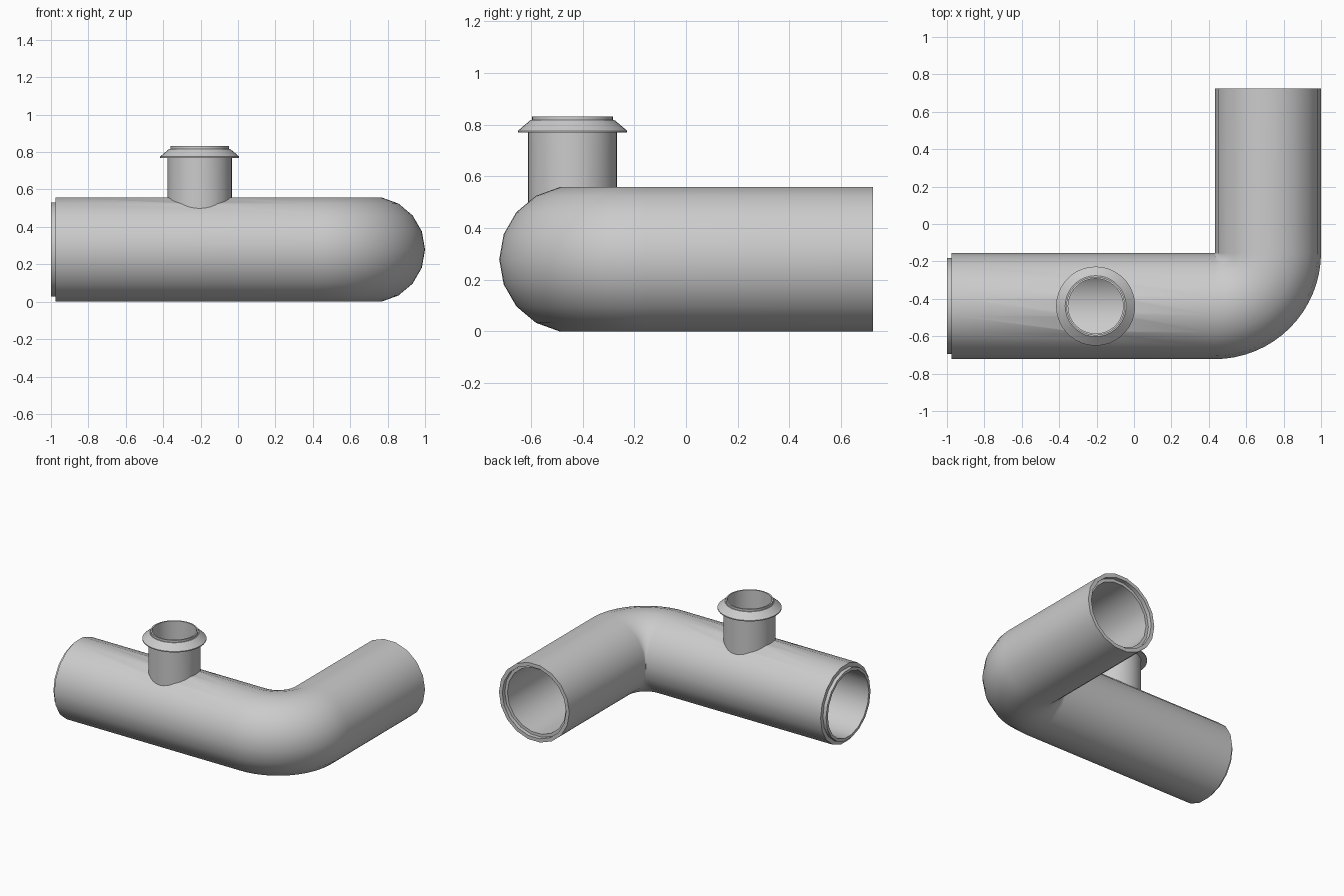
import bpy, bmesh
from math import sin, cos, pi, radians
from mathutils import Vector

if "Cube" in bpy.data.objects:
    bpy.data.objects.remove(bpy.data.objects["Cube"])

R = 0.2835                        # outer pipe radius
CY, CZ = -0.439, 0.279            # axis of the straight run
CX = 0.7165                       # axis of the outlet leg
BEND = R + 0.002                  # tight elbow radius
PX, PY = CX - BEND, CY + BEND     # elbow pivot


def skin(name, rings):
    """Closed solid through a list of vertex rings."""
    bm = bmesh.new()
    loops = [[bm.verts.new(p) for p in ring] for ring in rings]
    n = len(loops[0])
    for a, b in zip(loops, loops[1:]):
        for i in range(n):
            j = (i + 1) % n
            bm.faces.new((a[i], a[j], b[j], b[i]))
    bm.faces.new(loops[0])
    bm.faces.new(loops[-1])
    bmesh.ops.recalc_face_normals(bm, faces=bm.faces)
    me = bpy.data.meshes.new(name)
    bm.to_mesh(me)
    bm.free()
    ob = bpy.data.objects.new(name, me)
    bpy.context.collection.objects.link(ob)
    return ob


def ring(centre, side, up, r, n):
    c, s, u = Vector(centre), Vector(side), Vector(up)
    return [c + r * (cos(2 * pi * i / n) * s + sin(2 * pi * i / n) * u) for i in range(n)]


def elbow(name, start, end, r, n=18, steps=16):
    """start: (x, radius) pairs before the bend, end: (y, radius) pairs after it."""
    up = (0, 0, 1)
    rings = [ring((x, CY, CZ), (0, -1, 0), up, q, n) for x, q in start]
    for k in range(steps + 1):
        a = radians(-90 + 90 * k / steps)
        d = Vector((cos(a), sin(a), 0))
        rings.append(ring(Vector((PX, PY, CZ)) + BEND * d, d, up, r, n))
    rings += [ring((CX, y, CZ), (1, 0, 0), up, q, n) for y, q in end]
    return skin(name, rings)


def turned(name, profile, n=36):
    """Vertical lathe on the branch axis from (radius, z) pairs."""
    return skin(name, [ring((-0.205, CY, z), (1, 0, 0), (0, 1, 0), r, n) for r, z in profile])


# Outer pipe with stepped spigot at the left end
pipe = elbow("elbow_pipe_with_branch",
             [(-1.0, 0.256), (-0.975, 0.256), (-0.975, R)], [(0.724, R)], R)
# Branch stub with conical flange
branch = turned("branch_stub", [(0.1725, 0.35), (0.1725, 0.769), (0.2115, 0.769), (0.2115, 0.776),
                                (0.163, 0.817), (0.157, 0.817), (0.157, 0.832)])
# Bores: main one widens to a socket at the outlet
bore = elbow("main_bore_cutter", [(-1.1, 0.236)], [(0.695, 0.236), (0.695, 0.257), (0.8, 0.257)], 0.236)
branch_bore = turned("branch_bore_cutter", [(0.147, 0.31), (0.147, 0.95)])

bpy.context.view_layer.objects.active = pipe
pipe.select_set(True)
for other, op in ((branch, 'UNION'), (bore, 'DIFFERENCE'), (branch_bore, 'DIFFERENCE')):
    other.hide_render = True
    mod = pipe.modifiers.new(other.name, 'BOOLEAN')
    mod.object, mod.operation, mod.solver = other, op, 'EXACT'
    bpy.ops.object.modifier_apply(modifier=mod.name)
    bpy.data.objects.remove(other)

bpy.ops.object.shade_smooth_by_angle(angle=radians(30))
